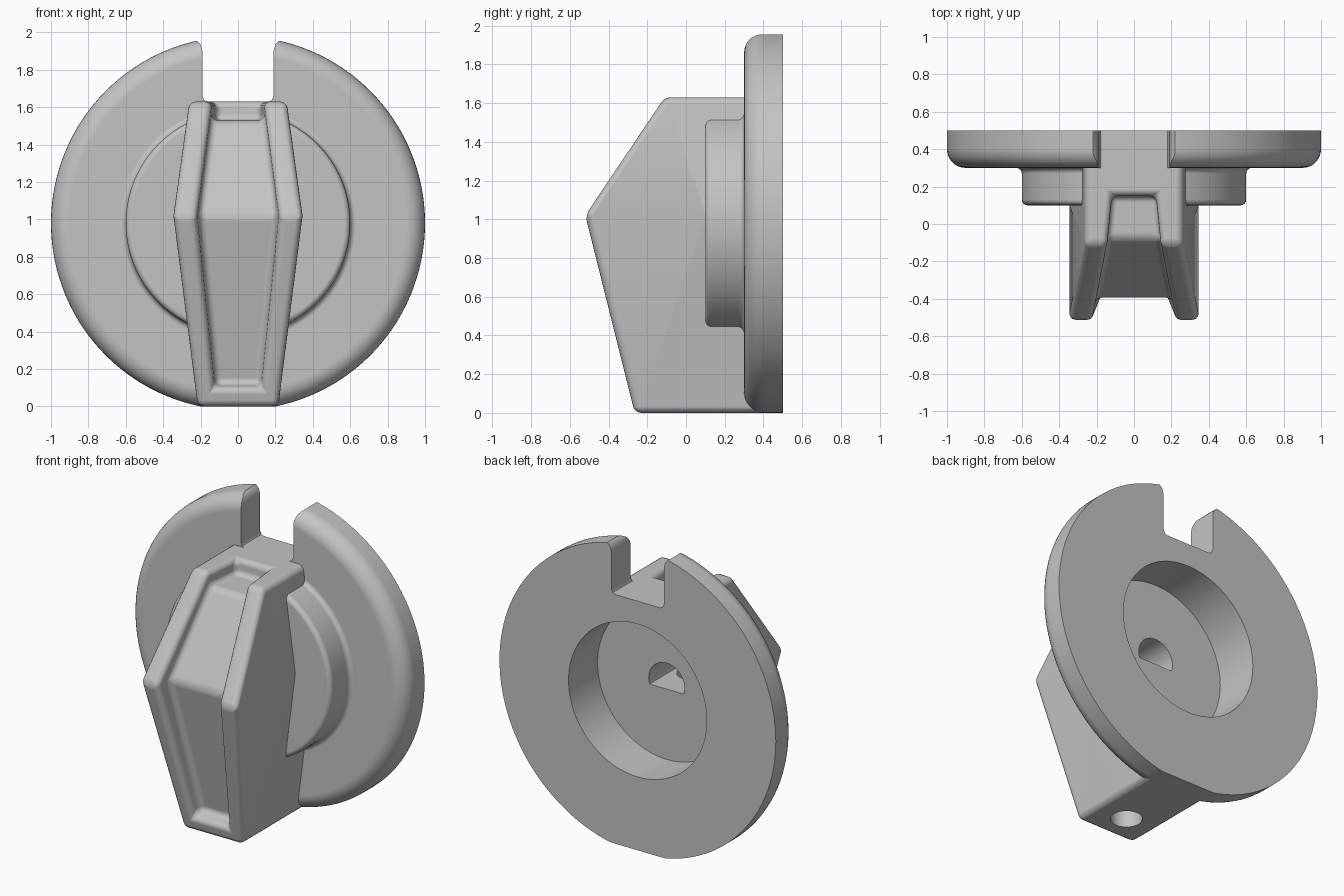
import bpy, bmesh, math

cube = bpy.data.objects.get("Cube")
if cube:
    bpy.data.objects.remove(cube, do_unlink=True)

CENTRE = 0.98   # height of the disc axis
RIDGE = 1.02    # height of the widest, most forward line of the grip

grey = bpy.data.materials.new("plain grey")
grey.use_nodes = True
grey.diffuse_color = (0.55, 0.55, 0.55, 1)
grey.node_tree.nodes["Principled BSDF"].inputs["Base Color"].default_value = grey.diffuse_color


def make(name, bm):
    bmesh.ops.recalc_face_normals(bm, faces=bm.faces[:])
    mesh = bpy.data.meshes.new(name)
    bm.to_mesh(mesh)
    bm.free()
    mesh.materials.append(grey)
    obj = bpy.data.objects.new(name, mesh)
    bpy.context.collection.objects.link(obj)
    return obj


def prism(name, outline, y0, y1):
    """Extrude an x-z outline along y."""
    bm = bmesh.new()
    rings = [[bm.verts.new((x, y, z)) for x, z in outline] for y in (y0, y1)]
    n = len(outline)
    for ring in rings:
        bm.faces.new(ring)
    for i in range(n):
        j = (i + 1) % n
        bm.faces.new((rings[0][i], rings[0][j], rings[1][j], rings[1][i]))
    return make(name, bm)


def box(name, x, y0, y1, z0, z1):
    return prism(name, [(-x, z0), (x, z0), (x, z1), (-x, z1)], y0, y1)


def arc(cx, cz, r, a0, a1, n):
    return [(cx + r * math.cos(a0 + (a1 - a0) * i / n),
             cz + r * math.sin(a0 + (a1 - a0) * i / n)) for i in range(n + 1)]


def wedge(name, profile, half_width):
    """Symmetric solid from a y-z profile; points 2 and 5 lie on the ridge."""
    bm = bmesh.new()
    sides = [[bm.verts.new((s * half_width(y, z), y, z)) for y, z in profile]
             for s in (-1, 1)]
    for v in sides:
        bm.faces.new(v[:3] + v[5:])
        bm.faces.new(v[2:6])
    n = len(profile)
    for i in range(n):
        j = (i + 1) % n
        bm.faces.new((sides[0][i], sides[0][j], sides[1][j], sides[1][i]))
    return make(name, bm)


def apply(obj, mod):
    bpy.context.view_layer.objects.active = obj
    bpy.ops.object.modifier_apply(modifier=mod.name)


def combine(obj, tool, operation="DIFFERENCE"):
    tool.hide_render = True
    mod = obj.modifiers.new("combine", "BOOLEAN")
    mod.operation = operation
    mod.solver = "EXACT"
    mod.object = tool
    apply(obj, mod)
    bpy.data.objects.remove(tool, do_unlink=True)


def tidy(obj, flatten=False):
    bm = bmesh.new()
    bm.from_mesh(obj.data)
    bmesh.ops.remove_doubles(bm, verts=bm.verts[:], dist=0.0003)
    if flatten:
        bmesh.ops.dissolve_limit(bm, angle_limit=math.radians(2),
                                 verts=bm.verts[:], edges=bm.edges[:])
    bm.to_mesh(obj.data)
    bm.free()


# Disc with its round boss, turned about the y axis
q = math.pi / 2
profile = [(0, 0.65), (1, 0.65)]
profile += arc(0.9, 0.4, 0.1, 0, -q, 8)
profile += arc(0.63, 0.27, 0.03, q, 2 * q, 4)
profile += arc(0.57, 0.13, 0.03, 0, -q, 4)
profile += [(0, 0.1)]
bm = bmesh.new()
verts = [bm.verts.new((r, y, CENTRE)) for r, y in profile]
edges = [bm.edges.new(pair) for pair in zip(verts, verts[1:])]
bmesh.ops.spin(bm, geom=verts + edges, cent=(0, 0, CENTRE), axis=(0, 1, 0),
               angle=2 * math.pi, steps=128)
bmesh.ops.remove_doubles(bm, verts=bm.verts[:], dist=0.0001)
knob = make("dial_knob", bm)

# Pointer slot with rounded corners, flat foot, and room for the grip's notch
half = [(0.16, 1.628), (0.18, 1.637), (0.19, 1.66), (0.19, 1.9),
        (0.2, 1.935), (0.22, 1.955), (0.27, 2.1)]
combine(knob, prism("slot_cutter", half + [(-x, z) for x, z in reversed(half)], 0, 1))
combine(knob, box("foot_cutter", 2, -1, 1, -1, 0.001))
combine(knob, box("notch_room", 0.2, 0, 0.25, 1.45, 1.8))


# Grip
def grip_width(y, z):
    return 0.345 - (0.139 * (z - RIDGE) if z > RIDGE else 0.127 * (RIDGE - z))


def groove_width(y, z):
    return 0.17 - 0.1 * y - (0.065 * (z - RIDGE) if z > RIDGE else 0.078 * (RIDGE - z))


grip = wedge("grip", [(0.6, 1.63), (-0.11, 1.63), (-0.52, RIDGE),
                      (-0.265, 0), (0.6, 0), (0.6, RIDGE)], grip_width)
groove = wedge("groove_cutter", [(0.15, 1.53), (-0.08, 1.53), (-0.4, RIDGE), (-0.2, 0.12),
                                 (-0.7, 0), (-0.9, RIDGE), (-0.9, 1.9), (0.15, 1.9)],
               groove_width)
combine(grip, groove)
tidy(grip, flatten=True)
bevel = grip.modifiers.new("round_edges", "BEVEL")
bevel.width = 0.035
bevel.segments = 4
bevel.limit_method = "ANGLE"
bevel.angle_limit = math.radians(25)
apply(grip, bevel)
combine(knob, grip, "UNION")

# Flat back, round recess, D-shaped shaft socket and set screw hole
combine(knob, box("back_cutter", 2, 0.5, 1, -1, 3))
combine(knob, prism("recess_cutter", arc(0, CENTRE, 0.5, 0, 2 * math.pi, 96)[:-1], 0.2, 0.8))
combine(knob, prism("socket_cutter", arc(0, CENTRE, 0.13, -0.31, math.pi + 0.31, 32), -0.2, 0.3))
bpy.ops.mesh.primitive_cylinder_add(vertices=40, radius=0.095, depth=1.15,
                                    location=(0, -0.07, 0.39))
combine(knob, bpy.context.object)
tidy(knob)

# Smooth shading with crisp edges
bpy.ops.object.select_all(action="DESELECT")
knob.select_set(True)
bpy.context.view_layer.objects.active = knob
bpy.ops.object.shade_smooth_by_angle(angle=math.radians(30))
normals = knob.modifiers.new("even_shading", "WEIGHTED_NORMAL")
normals.keep_sharp = True
